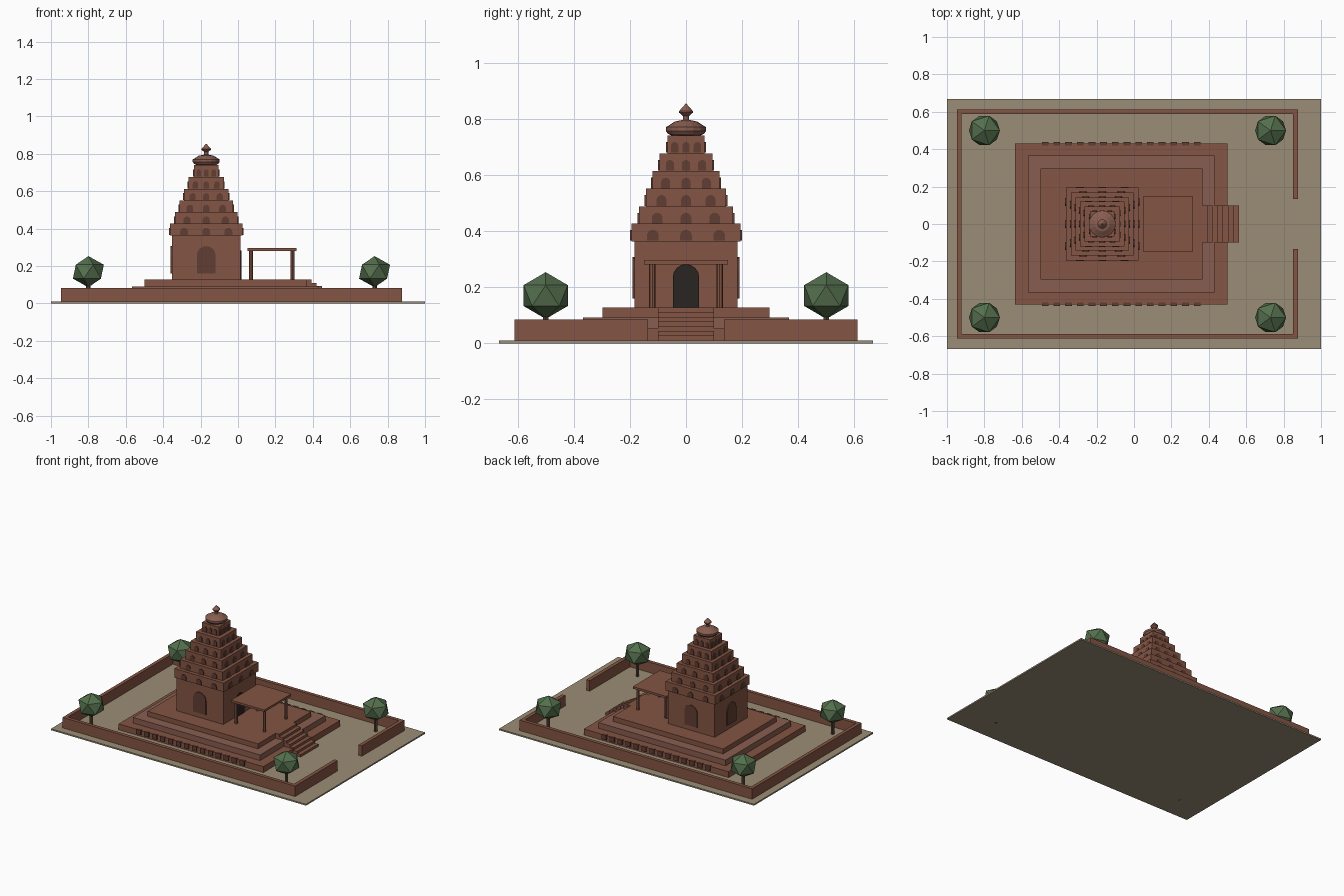
import bpy, bmesh
from math import pi, cos, sin
from mathutils import Matrix

if "Cube" in bpy.data.objects:
    bpy.data.objects.remove(bpy.data.objects["Cube"])


def material(name, rgb):
    m = bpy.data.materials.new(name)
    m.diffuse_color = (*rgb, 1)
    m.use_nodes = True
    m.node_tree.nodes["Principled BSDF"].inputs["Base Color"].default_value = m.diffuse_color
    return m


BRICK = material("brick", (0.23, 0.09, 0.057))
PALE = material("pale_brick", (0.25, 0.11, 0.08))
SHADE = material("niche_brick", (0.12, 0.048, 0.033))
DARK = material("doorway_dark", (0.022, 0.018, 0.015))
SAND = material("sand", (0.33, 0.27, 0.18))
LEAF = material("leaf", (0.09, 0.16, 0.075))
BARK = material("bark", (0.09, 0.055, 0.035))


def finish(name, bm, mat):
    bmesh.ops.recalc_face_normals(bm, faces=bm.faces)
    me = bpy.data.meshes.new(name)
    bm.to_mesh(me)
    bm.free()
    me.materials.append(mat)
    ob = bpy.data.objects.new(name, me)
    bpy.context.collection.objects.link(ob)
    return ob


def box(name, x0, x1, y0, y1, z0, z1, mat=BRICK):
    bm = bmesh.new()
    m = Matrix.Translation(((x0 + x1) / 2, (y0 + y1) / 2, (z0 + z1) / 2))
    m = m @ Matrix.Diagonal((x1 - x0, y1 - y0, z1 - z0, 1))
    bmesh.ops.create_cube(bm, size=1, matrix=m)
    return finish(name, bm, mat)


def lathe(name, profile, x, y, sides, mat=BRICK):
    # Profile is (radius, z) from bottom to top, closed with end caps
    bm = bmesh.new()
    rings = [[bm.verts.new((x + r * cos(2 * pi * i / sides), y + r * sin(2 * pi * i / sides), z))
              for i in range(sides)] for r, z in profile]
    for a, b in zip(rings, rings[1:]):
        for i in range(sides):
            j = (i + 1) % sides
            bm.faces.new((a[i], a[j], b[j], b[i]))
    bm.faces.new(rings[0])
    bm.faces.new(rings[-1])
    return finish(name, bm, mat)


def arch(name, cx, dist, side, z0, width, height, depth, turn, mat):
    # Round-headed panel on a wall at distance dist from the tower axis
    r = width / 2
    pts = [(-r, z0), (r, z0)]
    pts += [(r * cos(pi * k / 8), z0 + height - r + r * sin(pi * k / 8)) for k in range(9)]
    bm = bmesh.new()
    f = bm.faces.new([bm.verts.new((dist - 0.004, side + u, z)) for u, z in pts])
    ext = bmesh.ops.extrude_face_region(bm, geom=[f])["geom"]
    bmesh.ops.translate(bm, vec=(depth + 0.004, 0, 0),
                        verts=[v for v in ext if isinstance(v, bmesh.types.BMVert)])
    bmesh.ops.remove_doubles(bm, verts=bm.verts, dist=1e-5)
    bm.transform(Matrix.Translation((cx, 0, 0)) @ Matrix.Rotation(turn, 4, 'Z'))
    return finish(name, bm, mat)


# Ground and compound wall with an entrance gap
box("ground", -1, 1, -0.667, 0.667, 0, 0.01, SAND)
box("wall_back", -0.947, -0.922, -0.612, 0.612, 0.008, 0.084)
for s in (-1, 1):
    a, b = sorted((s * 0.587, s * 0.612))
    box("wall_side", -0.947, 0.876, a, b, 0.008, 0.084)
    a, b = sorted((s * 0.135, s * 0.612))
    box("wall_entrance", 0.85, 0.876, a, b, 0.008, 0.084)

# Stepped platform
box("platform_lower", -0.635, 0.50, -0.43, 0.43, 0.008, 0.052)
box("platform_middle", -0.567, 0.43, -0.367, 0.367, 0.05, 0.092, PALE)
box("platform_upper", -0.50, 0.365, -0.298, 0.298, 0.09, 0.127)

# Frieze blocks on the long sides of the platform
for s in (-1, 1):
    for i in range(14):
        x = -0.475 + i * 0.0625
        a, b = sorted((s * 0.42, s * 0.438))
        box("frieze_block", x - 0.018, x + 0.018, a, b, 0.022, 0.056, SHADE)

# Stairs
for i in range(7):
    box("stair_step", 0.36, 0.393 + 0.028 * i, -0.1, 0.1, 0.008, 0.127 - 0.0167 * i)

# Sanctum with door and blind niches
CX = -0.17
box("sanctum", CX - 0.184, CX + 0.184, -0.184, 0.184, 0.125, 0.366)
arch("doorway", CX, 0.184, 0, 0.127, 0.094, 0.155, 0.006, 0, DARK)
for k in (1, 2, 3):
    arch("niche", CX, 0.184, 0, 0.16, 0.10, 0.147, 0.006, k * pi / 2, SHADE)

# Spire tiers, each with three small arches per side
tiers = [(0.194, 0.363), (0.168, 0.424), (0.143, 0.487), (0.119, 0.549), (0.094, 0.612), (0.066, 0.676)]
for half, z in tiers:
    box("spire_tier", CX - half, CX + half, -half, half, z, z + 0.064)
    for k in range(4):
        for j in (-1, 0, 1):
            w = 0.017 + half * 0.13
            arch("tier_arch", CX, half, j * half * 0.61, z + 0.003, w, 0.038, 0.005, k * pi / 2, SHADE)

# Crown disc and finial
lathe("crown_disc", [(0.045, 0.738), (0.064, 0.746), (0.072, 0.757), (0.072, 0.77),
                     (0.06, 0.777), (0.04, 0.79), (0.012, 0.796)], CX, 0, 16, PALE)
lathe("finial", [(0.011, 0.79), (0.011, 0.81), (0.025, 0.822), (0.025, 0.827), (0.001, 0.854)], CX, 0, 12, PALE)

# Porch with four columns
box("porch_roof", 0.05, 0.312, -0.15, 0.15, 0.281, 0.296)
for x in (0.07, 0.292):
    for y in (-0.12, 0.12):
        lathe("porch_column", [(0.011, 0.125), (0.011, 0.283)], x, y, 8)

# Corner trees
for x in (-0.8, 0.73):
    for y in (-0.5, 0.5):
        lathe("tree_trunk", [(0.012, 0.0), (0.012, 0.12)], x, y, 6, BARK)
        bm = bmesh.new()
        bmesh.ops.create_icosphere(bm, subdivisions=1, radius=0.0925,
                                   matrix=Matrix.Translation((x, y, 0.17)) @ Matrix.Diagonal((1, 1, 0.9, 1)))
        finish("tree_crown", bm, LEAF)
